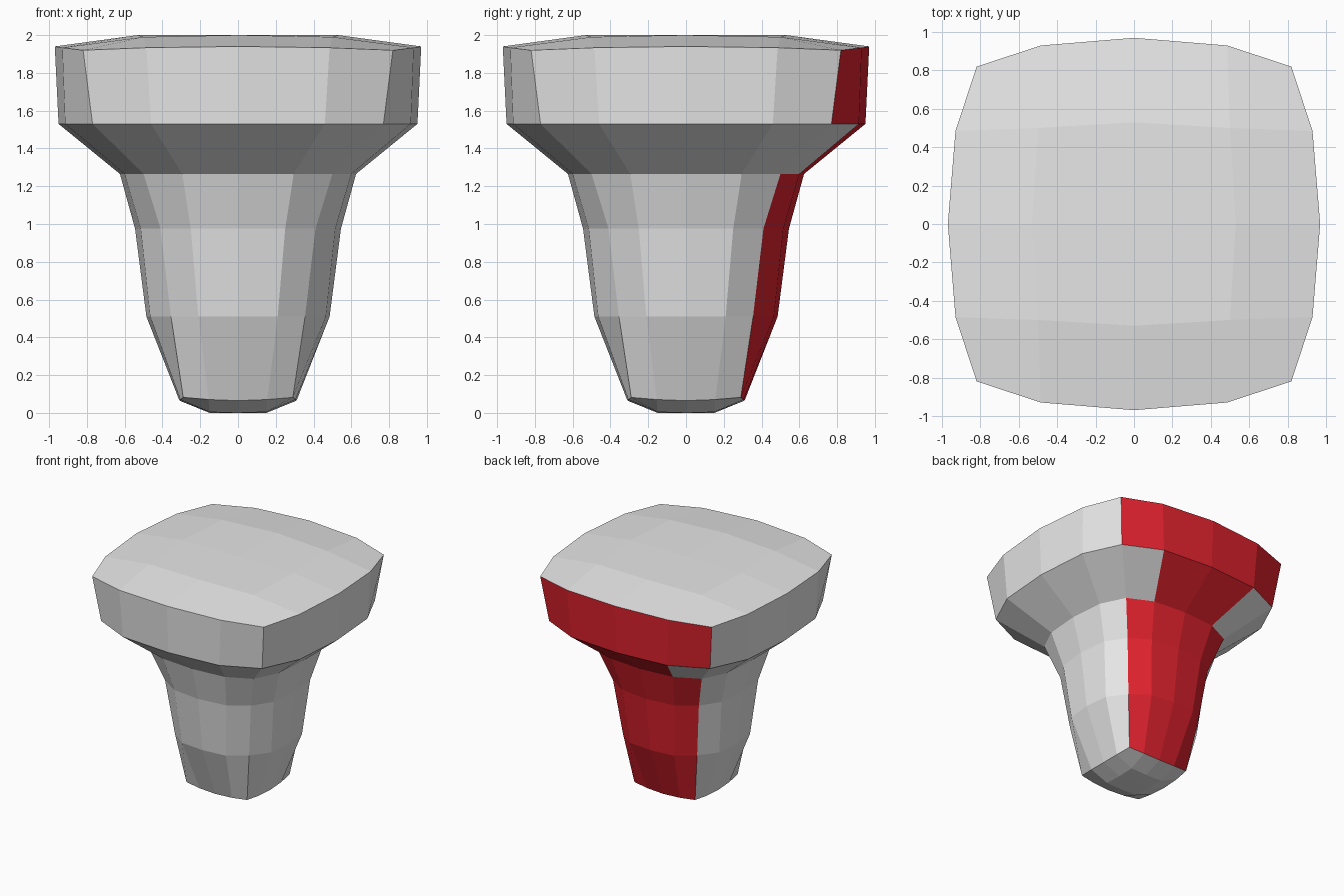
import bpy, bmesh

if "Cube" in bpy.data.objects:
    bpy.data.objects.remove(bpy.data.objects["Cube"])

N = 4  # cells along each side of the rounded-square section

# Flat colours
def material(name, rgb):
    m = bpy.data.materials.new(name)
    m.diffuse_color = (*rgb, 1)
    m.use_nodes = True
    m.node_tree.nodes["Principled BSDF"].inputs["Base Color"].default_value = m.diffuse_color
    return m

grey = material("light_grey", (0.8, 0.8, 0.8))
red = material("red", (0.75, 0.016, 0.027))

# Section levels, bottom to top:
# (side middle out, quarter along, quarter out, corner, z middle, z corner)
LEVELS = [
    (0.31, 0.155, 0.305, 0.29, 0.065, 0.082),
    (0.485, 0.21, 0.465, 0.355, 0.51, 0.51),
    (0.545, 0.25, 0.515, 0.41, 0.975, 0.975),
    (0.625, 0.295, 0.60, 0.50, 1.265, 1.265),
    (0.95, 0.46, 0.915, 0.77, 1.53, 1.53),
    (0.97, 0.485, 0.93, 0.82, 1.94, 1.92),
]

# Border cells (i, j) of the square, counter-clockwise from the front left corner
BORDER = ([(i, 0) for i in range(N)] + [(N, j) for j in range(N)]
          + [(i, N) for i in range(N, 0, -1)] + [(0, j) for j in range(N, 0, -1)])

bm = bmesh.new()

def sign(v):
    return (v > 0) - (v < 0)

def ring(level):
    mid, q_along, q_out, corner, z_mid, z_corner = level
    verts = {}
    for i, j in BORDER:
        a, b = i - 2, j - 2
        small = min(abs(a), abs(b))
        along = (0, q_along, corner)[small]
        out = (mid, q_out, corner)[small]
        z = (z_mid, (z_mid * 2 + z_corner) / 3, z_corner)[small]
        x = sign(a) * (out if abs(a) == 2 else along)
        y = sign(b) * (out if abs(b) == 2 else along)
        verts[i, j] = bm.verts.new((x, y, z))
    return verts

def cap(edge, mid, corner, z, z_corner, flip):
    """Close a ring with a 4 x 4 grid of faces."""
    grid = dict(edge)
    for i in (1, 2, 3):
        for j in (1, 2, 3):
            a, b = i - 2, j - 2
            r = corner if a and b else mid
            grid[i, j] = bm.verts.new((a * r, b * r, z_corner if a and b else z))
    for i in range(N):
        for j in range(N):
            quad = [grid[i, j], grid[i + 1, j], grid[i + 1, j + 1], grid[i, j + 1]]
            bm.faces.new(quad[::-1] if flip else quad)

# Stem, flare and head walls
rings = [ring(level) for level in LEVELS]
painted = []
for k in range(len(rings) - 1):
    lo, hi = rings[k], rings[k + 1]
    for n, a in enumerate(BORDER):
        b = BORDER[(n + 1) % len(BORDER)]
        f = bm.faces.new((lo[a], lo[b], hi[b], hi[a]))
        # Back wall is red, except the outer columns of the flare
        back = a[1] == N and b[1] == N
        outer = a[0] in (0, N) or b[0] in (0, N)
        if back and not (k == 3 and outer):
            painted.append(f)

# Domed top and blunt foot
cap(rings[-1], 0.53, 0.50, 2.0, 1.99, False)
cap(rings[0], 0.15, 0.15, 0.0, 0.005, True)

# Red panels with thin grey seams
bmesh.ops.inset_individual(bm, faces=painted, thickness=0.005, use_even_offset=True)
for f in bm.faces:
    f.material_index = 0
for f in painted:
    f.material_index = 1

mesh = bpy.data.meshes.new("flared_post")
bm.to_mesh(mesh)
bm.free()
mesh.materials.append(grey)
mesh.materials.append(red)
obj = bpy.data.objects.new("flared_post", mesh)
bpy.context.collection.objects.link(obj)
